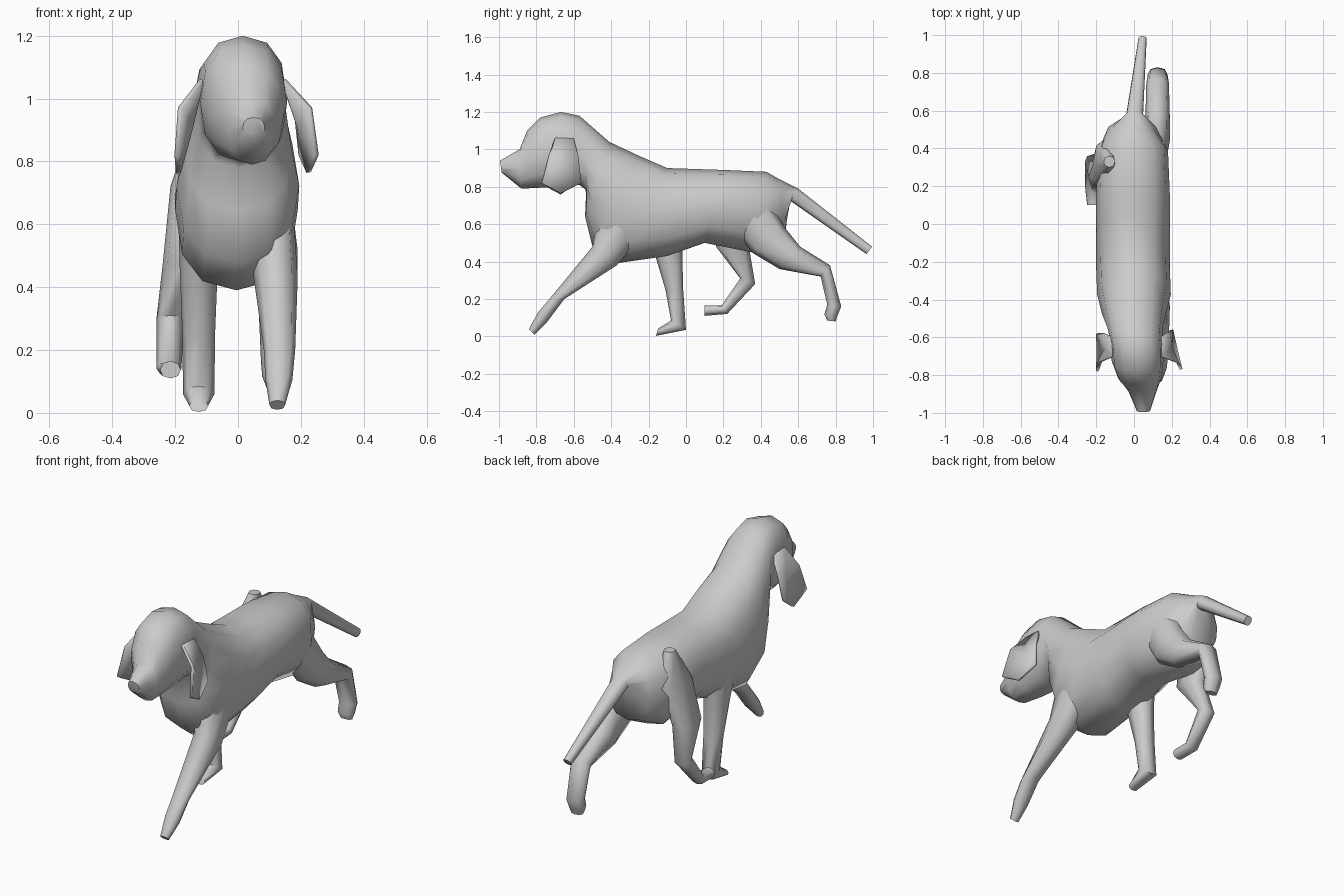
import bpy, bmesh, math


def finish(name, bm, angle=60):
    bmesh.ops.recalc_face_normals(bm, faces=bm.faces)
    me = bpy.data.meshes.new(name)
    bm.to_mesh(me)
    bm.free()
    ob = bpy.data.objects.new(name, me)
    bpy.context.collection.objects.link(ob)
    bpy.ops.object.select_all(action='DESELECT')
    ob.select_set(True)
    bpy.context.view_layer.objects.active = ob
    bpy.ops.object.shade_smooth_by_angle(angle=math.radians(angle))
    return ob


def loft(name, rings, sides=8, power=0.9):
    """Each ring: x centre, half width, two opposite silhouette points (y, z)."""
    bm = bmesh.new()
    loops = []
    for x, hw, (ya, za), (yb, zb) in rings:
        loop = []
        for i in range(sides):
            t = 2 * math.pi * i / sides
            c = math.copysign(abs(math.cos(t)) ** power, math.cos(t))
            s = math.copysign(abs(math.sin(t)) ** power, math.sin(t))
            loop.append(bm.verts.new((x + hw * c,
                                      (ya + yb) / 2 + s * (ya - yb) / 2,
                                      (za + zb) / 2 + s * (za - zb) / 2)))
        loops.append(loop)
    for a, b in zip(loops, loops[1:]):
        for i in range(sides):
            j = (i + 1) % sides
            bm.faces.new((a[i], a[j], b[j], b[i]))
    bm.faces.new(loops[0])
    bm.faces.new(loops[-1])
    return finish(name, bm)


# head, neck, trunk and tail in one skin
loft("body", [
    (.05, .035, (-.995, .94), (-.985, .875)),
    (.045, .075, (-.89, 1.0), (-.88, .79)),
    (.03, .115, (-.85, 1.1), (-.78, .795)),
    (.018, .138, (-.78, 1.17), (-.66, .80)),
    (.015, .14, (-.67, 1.2), (-.57, .81)),
    (.005, .145, (-.57, 1.18), (-.53, .78)),
    (0, .17, (-.41, 1.04), (-.54, .64)),
    (0, .195, (-.25, .965), (-.5, .48)),
    (-.005, .195, (-.1, .9), (-.38, .39)),
    (-.005, .195, (.05, .895), (-.1, .43)),
    (-.005, .195, (.2, .89), (.1, .5)),
    (-.005, .185, (.43, .88), (.35, .45)),
    (-.01, .125, (.5, .84), (.53, .54)),
    (.003, .045, (.6, .79), (.55, .73)),
    (.045, .022, (.995, .48), (.965, .44)),
], sides=12, power=.85)

# reaching front leg
loft("front_leg_right", [
    (.11, .07, (-.47, .65), (-.25, .52)),
    (.12, .07, (-.5, .48), (-.37, .38)),
    (.132, .05, (-.73, .2), (-.65, .2)),
    (.13, .043, (-.79, .13), (-.74, .08)),
    (.125, .025, (-.84, .04), (-.81, .01)),
])

# supporting front leg
loft("front_leg_left", [
    (-.12, .07, (-.24, .62), (0, .62)),
    (-.125, .06, (-.17, .45), (-.02, .45)),
    (-.125, .052, (-.11, .25), (-.015, .25)),
    (-.125, .05, (-.08, .085), (0, .035)),
    (-.125, .03, (-.15, .042), (-.16, .003)),
])

# hind leg stretched backwards
loft("hind_leg_right", [
    (.11, .06, (.42, .76), (.25, .6)),
    (.12, .07, (.53, .58), (.35, .45)),
    (.125, .065, (.61, .48), (.5, .36)),
    (.125, .06, (.77, .38), (.72, .32)),
    (.125, .052, (.83, .16), (.755, .17)),
    (.125, .048, (.81, .11), (.74, .12)),
    (.125, .035, (.80, .08), (.755, .085)),
])

# hind leg swinging forwards
loft("hind_leg_left", [
    (-.13, .03, (.3, .885), (.36, .885)),
    (-.155, .06, (.2, .72), (.45, .72)),
    (-.18, .06, (.16, .48), (.34, .46)),
    (-.215, .045, (.29, .31), (.37, .28)),
    (-.22, .04, (.19, .165), (.22, .12)),
    (-.215, .033, (.1, .165), (.1, .11)),
])


# drooping ears: cupped fan of triangles with a little thickness
def ear(name, rim, centre):
    bm = bmesh.new()
    c = bm.verts.new(centre)
    vs = [bm.verts.new(p) for p in rim]
    for a, b in zip(vs, vs[1:] + vs[:1]):
        bm.faces.new((c, a, b))
    ob = finish(name, bm)
    mod = ob.modifiers.new("thickness", 'SOLIDIFY')
    mod.thickness = .015
    mod.offset = 0


ear("ear_right", [(.145, -.70, 1.06), (.145, -.60, 1.055), (.185, -.575, .96),
                  (.2, -.56, .82), (.225, -.67, .765), (.25, -.77, .82),
                  (.23, -.73, .97)], (.195, -.66, .91))
ear("ear_left", [(-.115, -.70, 1.06), (-.115, -.60, 1.055), (-.165, -.58, .96),
                 (-.195, -.58, .83), (-.19, -.67, .76), (-.195, -.78, .82),
                 (-.185, -.73, .97)], (-.15, -.66, .91))
